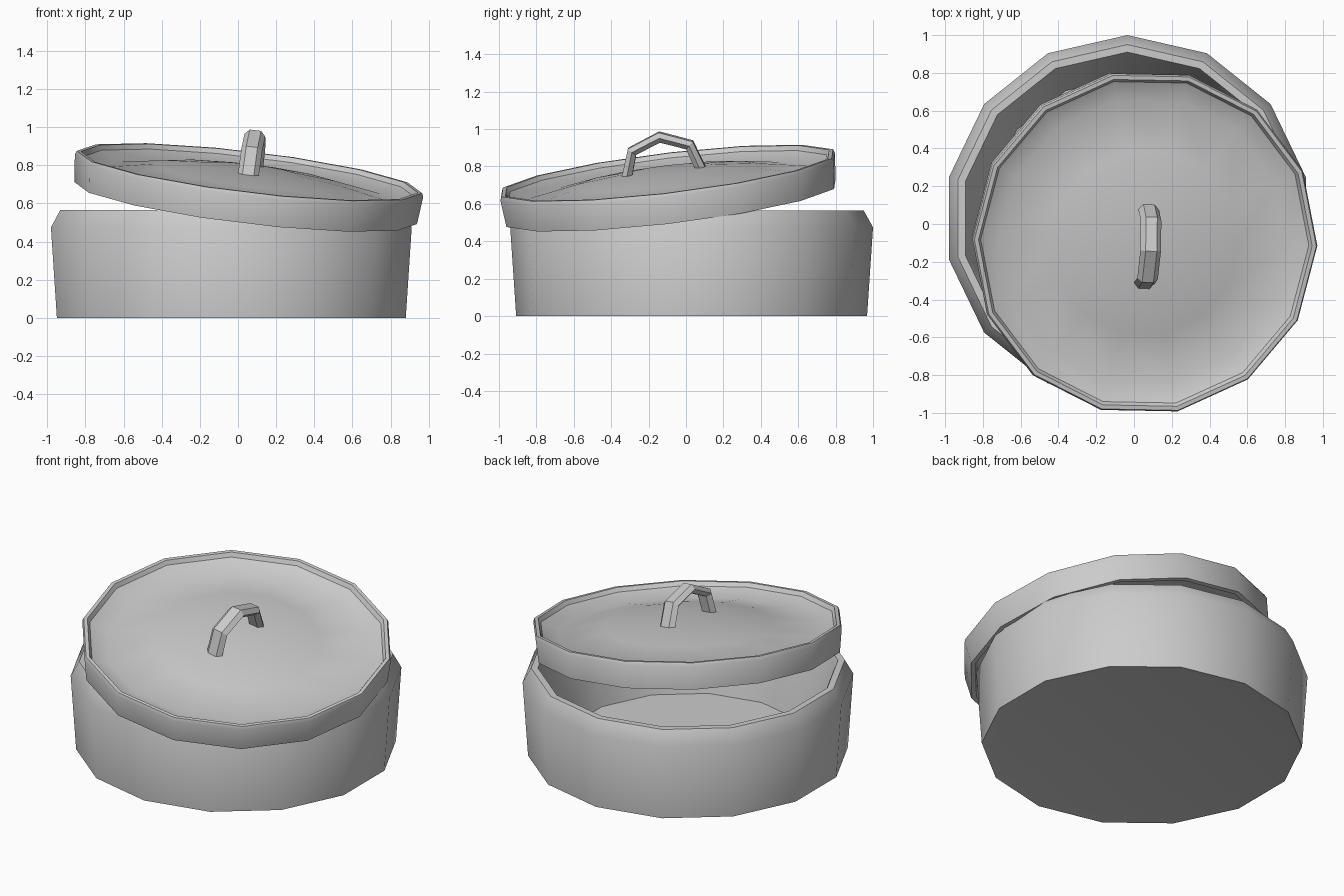
import bpy, bmesh, math
from mathutils import Vector, Matrix

if "Cube" in bpy.data.objects:
    bpy.data.objects.remove(bpy.data.objects["Cube"])

SIDES = 14


def finish(name, bm, angle):
    bmesh.ops.recalc_face_normals(bm, faces=bm.faces)
    me = bpy.data.meshes.new(name)
    bm.to_mesh(me)
    bm.free()
    ob = bpy.data.objects.new(name, me)
    bpy.context.collection.objects.link(ob)
    bpy.ops.object.select_all(action='DESELECT')
    ob.select_set(True)
    bpy.context.view_layer.objects.active = ob
    bpy.ops.object.shade_smooth_by_angle(angle=math.radians(angle))
    return ob


def lathe(name, profile, start):
    """Spin a closed (radius, z) profile; radius 0 becomes a single pole."""
    bm = bmesh.new()
    rings = []
    for r, z in profile:
        if r == 0:
            rings.append([bm.verts.new((0, 0, z))] * SIDES)
        else:
            angles = [start + math.tau * i / SIDES for i in range(SIDES)]
            rings.append([bm.verts.new((r * math.cos(a), r * math.sin(a), z)) for a in angles])
    for a, b in zip(rings, rings[1:]):
        for i in range(SIDES):
            j = (i + 1) % SIDES
            quad = list(dict.fromkeys((a[i], a[j], b[j], b[i])))
            bm.faces.new(quad)
    return finish(name, bm, 35)


# pot: recessed base, flared wall, chamfered rim, tapering interior
pot = lathe("pot", [(0, 0.01), (0.87, 0.01), (0.938, 0), (0.97, 0.475), (0.92, 0.565),
                    (0.88, 0.565), (0.865, 0.53), (0.75, 0.03), (0, 0.03)], math.pi / 2)
pot.location = (-0.035, 0.03, 0)

# lid: skirt, thin lip, sunken ring and shallow dome (z = 0 is the lip)
lid = lathe("lid", [(0, 0.02), (0.25, 0.012), (0.5, -0.018), (0.77, -0.07), (0.875, -0.025),
                    (0.89, 0), (0.912, 0), (0.92, -0.02), (0.905, -0.165), (0.875, -0.165),
                    (0.86, -0.1), (0.5, -0.05), (0, -0.015)], math.radians(-1.5))

# the lid rests askew, low at the front right
tilt = Vector((0, 0, 1)).rotation_difference(Vector((0.12, -0.12, 1))).to_matrix().to_4x4()
lid.matrix_world = Matrix.Translation((0.06, -0.10, 0.765)) @ tilt

# handle: six-sided strap swept over an arch
path = [Vector((0, y, z)) for y, z in
        [(-0.2, 0.0), (-0.155, 0.138), (0, 0.198), (0.155, 0.138), (0.2, 0.0)]]
section = [(-0.055, 0), (-0.03, 0.027), (0.03, 0.027), (0.055, 0), (0.03, -0.027), (-0.03, -0.027)]
bm = bmesh.new()
loops = []
for i, p in enumerate(path):
    t_in = (p - path[max(i - 1, 0)]).normalized()
    t_out = (path[min(i + 1, len(path) - 1)] - p).normalized()
    t = (t_in + t_out).normalized()
    out = Vector((0, -t.z, t.y))
    loops.append([bm.verts.new(p + Vector((x, 0, 0)) + out * d) for x, d in section])
for a, b in zip(loops, loops[1:]):
    for k in range(6):
        bm.faces.new((a[k], a[(k + 1) % 6], b[(k + 1) % 6], b[k]))
bm.faces.new(loops[0])
bm.faces.new(loops[-1])
handle = finish("lid_handle", bm, 20)
handle.matrix_world = (lid.matrix_world @ Matrix.Translation((0.005, -0.018, 0))
                       @ Matrix.Rotation(math.radians(-3), 4, 'Z'))
